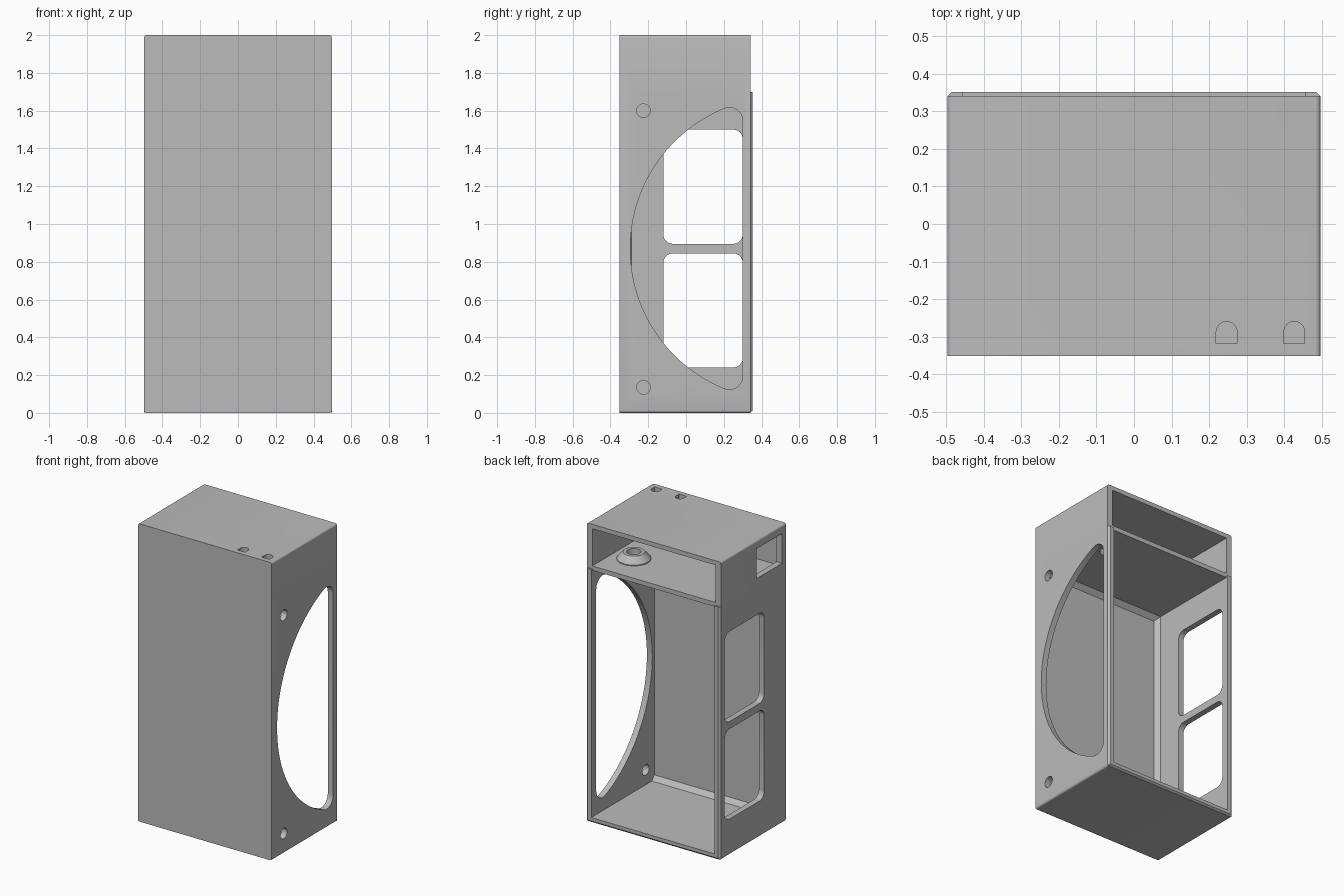
import bpy, bmesh
from math import sin, cos, atan2, pi, radians
from mathutils import Matrix, Vector

if "Cube" in bpy.data.objects:
    bpy.data.objects.remove(bpy.data.objects["Cube"], do_unlink=True)

grey = bpy.data.materials.new("plain grey")
grey.use_nodes = True
grey.diffuse_color = (0.5, 0.5, 0.5, 1)
grey.node_tree.nodes["Principled BSDF"].inputs["Base Color"].default_value = (0.5, 0.5, 0.5, 1)

HALF, WALL = 0.497, 0.04
INNER = HALF - WALL
FRONT, BACK, LIP = -0.352, 0.341, 0.352
FLOOR, SHELF, SHELF_TOP, TOP = 0.035, 1.69, 1.72, 2.0


def finish(name, bm):
    bmesh.ops.recalc_face_normals(bm, faces=bm.faces)
    mesh = bpy.data.meshes.new(name)
    bm.to_mesh(mesh)
    bm.free()
    mesh.materials.append(grey)
    obj = bpy.data.objects.new(name, mesh)
    bpy.context.collection.objects.link(obj)
    return obj


def prism(name, outline, axis, a, b):
    """Extrude a 2D outline along an axis from a to b."""
    place = {"x": lambda u, v: (a, u, v), "y": lambda u, v: (u, a, v),
             "z": lambda u, v: (u, v, a)}[axis]
    bm = bmesh.new()
    face = bm.faces.new([bm.verts.new(place(u, v)) for u, v in outline])
    side = bmesh.ops.extrude_face_region(bm, geom=[face])["geom"]
    shift = Vector([b - a if axis == k else 0 for k in "xyz"])
    bmesh.ops.translate(bm, vec=shift, verts=[g for g in side if isinstance(g, bmesh.types.BMVert)])
    return finish(name, bm)


def arc(cu, cv, r, start, end, steps):
    return [(cu + r * cos(start + (end - start) * i / steps),
             cv + r * sin(start + (end - start) * i / steps)) for i in range(steps + 1)]


def rect(u0, u1, v0, v1, r=0, steps=6):
    if not r:
        return [(u0, v0), (u1, v0), (u1, v1), (u0, v1)]
    corners = [(u1 - r, v1 - r), (u0 + r, v1 - r), (u0 + r, v0 + r), (u1 - r, v0 + r)]
    return [p for i, (u, v) in enumerate(corners)
            for p in arc(u, v, r, i * pi / 2, (i + 1) * pi / 2, steps)]


def cut(obj, cutters):
    """Subtract the cutters, keep the result as plain mesh, drop the cutters."""
    for c in cutters:
        mod = obj.modifiers.new("cut", "BOOLEAN")
        mod.operation, mod.solver, mod.object = "DIFFERENCE", "EXACT", c
    bpy.context.view_layer.update()
    result = obj.evaluated_get(bpy.context.evaluated_depsgraph_get())
    mesh = bpy.data.meshes.new_from_object(result)
    obj.modifiers.clear()
    obj.data = mesh
    for c in cutters:
        bpy.data.objects.remove(c, do_unlink=True)


def smooth(obj):
    bpy.ops.object.select_all(action="DESELECT")
    obj.select_set(True)
    bpy.context.view_layer.objects.active = obj
    bpy.ops.object.shade_smooth_by_angle(angle=radians(32))


# Half-moon outline with rounded tips
R, r, cy, cz = 0.8, 0.07, 0.505, 0.87
fy = 0.3 - r
dz = ((R - r) ** 2 - (cy - fy) ** 2) ** 0.5
tip = atan2(dz, fy - cy)
half_moon = (arc(cy, cz, R, tip, 2 * pi - tip, 48)
             + arc(fy, cz - dz, r, 2 * pi - tip, 2 * pi, 10)[1:]
             + arc(fy, cz + dz, r, 0, tip, 10)[:-1])

# Cabinet: rounded block hollowed into two compartments open at the back
cabinet = prism("cabinet", rect(-HALF, HALF, 0, TOP, 0.013, 4), "y", FRONT, BACK)
inside_front = FRONT + 0.033
nozzle_x, nozzle_y, bore = 0.31, 0.11, 0.045
cutters = [
    prism("lower_cavity", rect(-INNER, INNER, FLOOR, SHELF), "y", inside_front, 0.5),
    prism("upper_cavity", rect(-INNER, INNER, SHELF_TOP, TOP - 0.03), "y", inside_front, 0.5),
    prism("half_moon_cut", half_moon, "x", 0.4, 0.6),
    prism("upper_side_window", rect(-0.31, -0.04, 1.745, 1.945), "x", -0.6, -0.4),
    prism("bore_cut", arc(nozzle_x, nozzle_y, bore, 0, 2 * pi, 32)[:-1], "z", 1.6, 1.8),
]
# Side windows, screw holes and top slots
for z0, z1 in ((0.24, 0.845), (0.895, 1.5)):
    cutters.append(prism("window_cut", rect(-0.12, 0.3, z0, z1, 0.05), "x", -0.6, -0.4))
for z in (0.135, 1.6):
    cutters.append(prism("hole_cut", arc(-0.225, z, 0.036, 0, 2 * pi, 32)[:-1], "x", 0.4, 0.6))
for x in (0.247, 0.427):
    slot = arc(x, -0.288, 0.028, 0, pi, 12) + [(x - 0.028, -0.318), (x + 0.028, -0.318)]
    cutters.append(prism("slot_cut", slot, "z", 1.9, 2.1))
cut(cabinet, cutters)
smooth(cabinet)

# Lid frame: thin raised rim behind the lower compartment, open at its top
lid_frame = prism("lid_frame", rect(-HALF, HALF, 0, 1.7), "y", BACK, LIP)
for v in lid_frame.data.vertices:
    if v.co.y > BACK + 0.005:
        v.co.x *= (HALF - 0.012) / HALF
        v.co.z = max(v.co.z, 0.012)
    elif v.co.z < 0.1:
        v.co.z = 0.003
cut(lid_frame, [prism("lid_opening", rect(-INNER, INNER, FLOOR, 1.8), "y", 0.2, 0.5)])

# Sloped fillets along the inner front edges of the lower compartment
c, f = 0.03, inside_front
for name, z, s in (("floor_fillet", FLOOR, 1), ("ceiling_fillet", SHELF, -1)):
    prism(name, [(f, z), (f + c, z), (f, z + s * c)], "x", -INNER, INNER)
prism("side_fillet", [(-INNER, f), (-INNER + c, f), (-INNER, f + c)], "z", FLOOR, SHELF)

# Filler collar: lathed cone ring on the shelf
bm = bmesh.new()
profile = [(bore, SHELF), (bore, 1.768), (0.067, 1.768), (0.105, SHELF_TOP + 0.006),
           (0.105, SHELF_TOP - 0.01)]
verts = [bm.verts.new((p, 0, z)) for p, z in profile]
edges = [bm.edges.new(pair) for pair in zip(verts, verts[1:])]
bmesh.ops.spin(bm, geom=verts + edges, cent=(0, 0, 0), axis=(0, 0, 1),
               angle=2 * pi, steps=40)
bmesh.ops.remove_doubles(bm, verts=bm.verts, dist=0.0005)
bmesh.ops.transform(bm, matrix=Matrix.Translation((nozzle_x, nozzle_y, 0)), verts=bm.verts)
collar = finish("filler_collar", bm)
smooth(collar)
